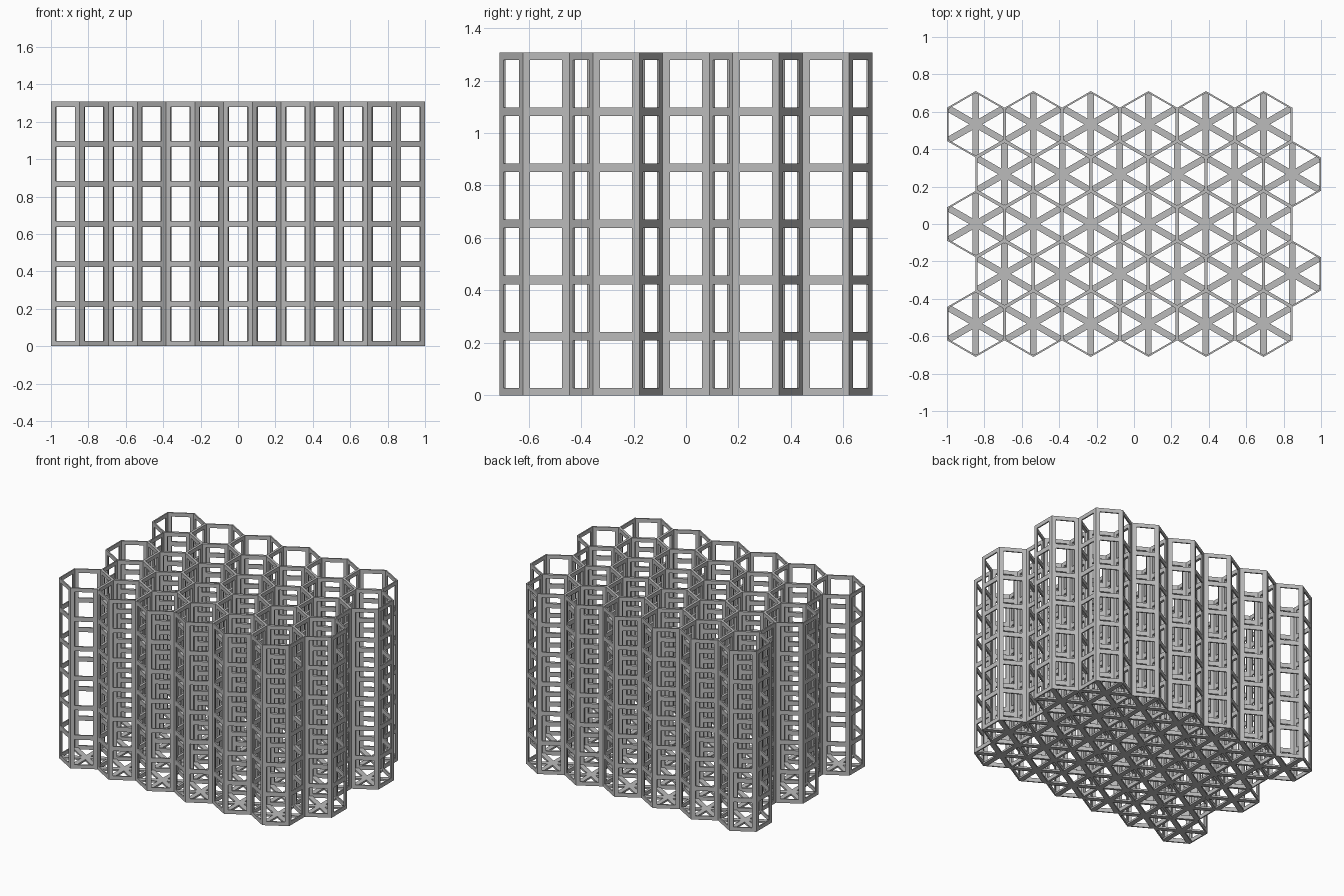
import bpy
import bmesh
from math import cos, sin, pi, sqrt, radians
from mathutils import Vector

COLS, ROWS, FLOORS = 6, 5, 6
PITCH = 2 / (COLS + 0.5)
RADIUS = PITCH / sqrt(3)
WALL = 0.009
POST = 0.028
END_RAIL, RAIL, WINDOW = 0.028, 0.033, 0.181
SPOKE, FLOOR = 0.035, 0.013

cube = bpy.data.objects.get("Cube")
if cube:
    bpy.data.objects.remove(cube, do_unlink=True)

grey = bpy.data.materials.new("plain_grey")
grey.use_nodes = True
grey.diffuse_color = (0.5, 0.5, 0.5, 1)
grey.node_tree.nodes["Principled BSDF"].inputs["Base Color"].default_value = (0.5, 0.5, 0.5, 1)


def finish_mesh(bm, name):
    mesh = bpy.data.meshes.new(name)
    bm.to_mesh(mesh)
    bm.free()
    mesh.materials.append(grey)
    return mesh


def polar(r, a):
    return Vector((r * cos(a), r * sin(a), 0))


def frame_mesh():
    """Hexagonal tube shell with a stack of windows left open in each wall."""
    levels = [0, END_RAIL]
    for i in range(FLOORS):
        levels.append(levels[-1] + WINDOW)
        levels.append(levels[-1] + (RAIL if i < FLOORS - 1 else END_RAIL))
    ring = []
    corners = [polar(RADIUS, radians(30 + 60 * k)) for k in range(6)]
    for k, a in enumerate(corners):
        b = corners[(k + 1) % 6]
        ring += [a, a.lerp(b, POST / RADIUS), a.lerp(b, 1 - POST / RADIUS)]
    bm = bmesh.new()
    rows = [[bm.verts.new((p.x, p.y, z)) for p in ring] for z in levels]
    n = len(ring)
    for k in range(len(levels) - 1):
        for i in range(n):
            if i % 3 == 1 and k % 2 == 1:
                continue
            j = (i + 1) % n
            bm.faces.new((rows[k][i], rows[k][j], rows[k + 1][j], rows[k + 1][i]))
    return finish_mesh(bm, "cell_frame")


def star_mesh():
    """Six spokes from the cell centre to its corners, as one flat star."""
    bm = bmesh.new()
    verts = []
    reach = RADIUS - 0.012
    for k in range(6):
        a = radians(30 + 60 * k)
        side = polar(SPOKE / 2, a + pi / 2)
        for p in (polar(reach, a) - side, polar(reach, a) + side,
                  polar(SPOKE, a + pi / 6)):
            verts.append(bm.verts.new(p))
    base = bm.faces.new(verts)
    top = bmesh.ops.extrude_face_region(bm, geom=[base])["geom"]
    bmesh.ops.translate(bm, vec=(0, 0, FLOOR),
                        verts=[v for v in top if isinstance(v, bmesh.types.BMVert)])
    bmesh.ops.recalc_face_normals(bm, faces=bm.faces)
    return finish_mesh(bm, "floor_star")


def add_row(name, mesh, location, thickness=0):
    obj = bpy.data.objects.new(name, mesh)
    bpy.context.collection.objects.link(obj)
    obj.location = location
    if thickness:
        solid = obj.modifiers.new("wall_thickness", "SOLIDIFY")
        solid.thickness = thickness
        solid.offset = -1
        solid.use_even_offset = True
    array = obj.modifiers.new("row_of_cells", "ARRAY")
    array.count = COLS
    array.use_relative_offset = False
    array.use_constant_offset = True
    array.constant_offset_displace = (PITCH, 0, 0)


# Staggered rows of cells
frame, star = frame_mesh(), star_mesh()
for r in range(ROWS):
    x = -1 + PITCH / 2 + (PITCH / 2 if r % 2 else 0)
    y = (r - (ROWS - 1) / 2) * RADIUS * 1.5
    add_row(f"cell_frames_row_{r + 1}", frame, (x, y, 0), WALL)
    add_row(f"floor_spokes_row_{r + 1}", star, (x, y, 0))
